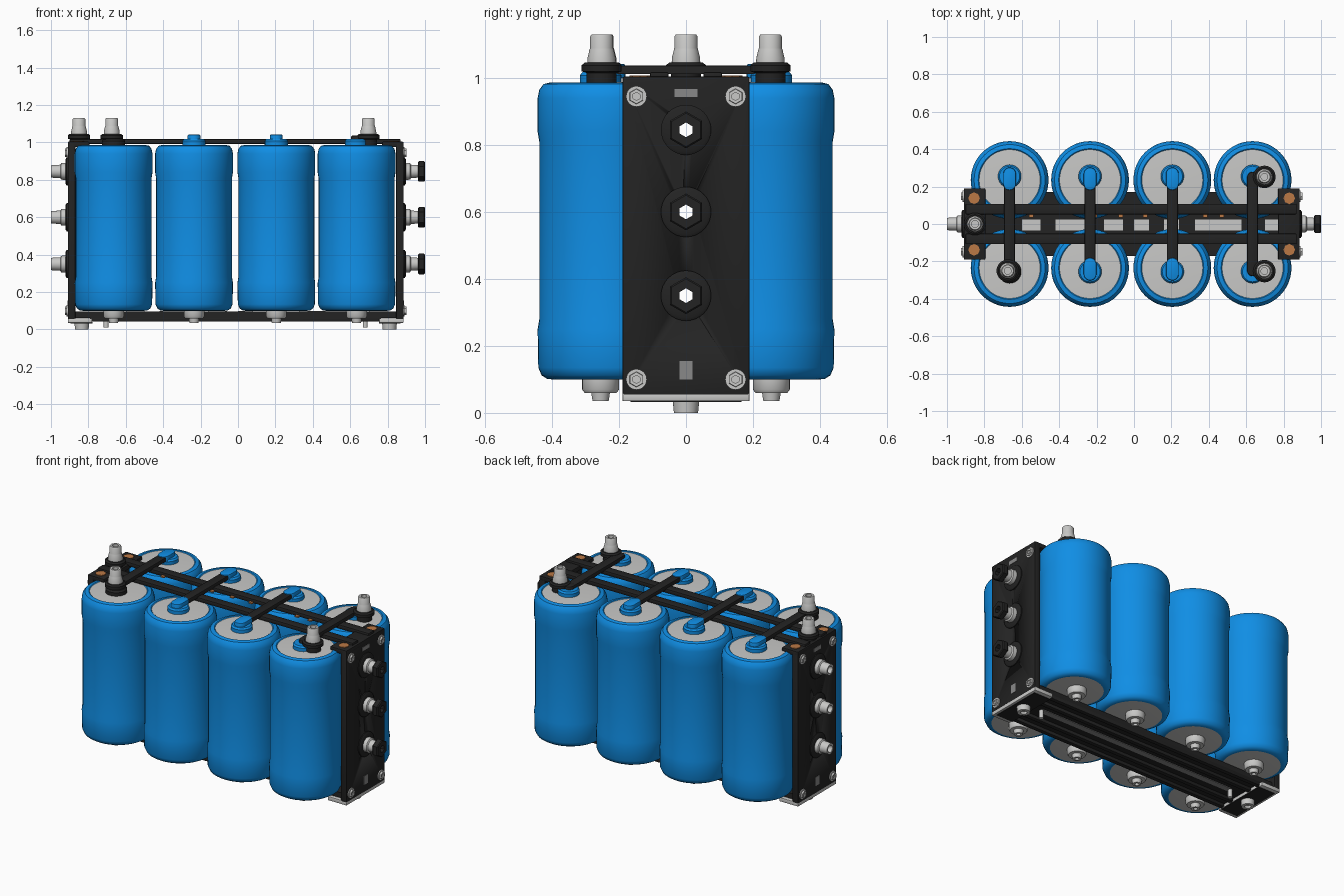
import bpy, bmesh, math
from mathutils import Matrix, Vector

if "Cube" in bpy.data.objects:
    bpy.data.objects.remove(bpy.data.objects["Cube"])


def mat(name, rgb):
    m = bpy.data.materials.new(name)
    m.diffuse_color = (*rgb, 1)
    m.use_nodes = True
    m.node_tree.nodes["Principled BSDF"].inputs["Base Color"].default_value = m.diffuse_color
    return m


BLUE = mat("blue_wrap", (0.005, 0.27, 0.78))
BLACK = mat("black_plastic", (0.017, 0.017, 0.017))
GREY = mat("light_grey_metal", (0.58, 0.58, 0.57))
DULL = mat("dull_grey", (0.25, 0.25, 0.25))
COPPER = mat("copper", (0.50, 0.19, 0.06))


def finish(name, bm, mats):
    bmesh.ops.recalc_face_normals(bm, faces=bm.faces)
    me = bpy.data.meshes.new(name)
    bm.to_mesh(me)
    bm.free()
    for m in mats:
        me.materials.append(m)
    me.shade_smooth()
    me.set_sharp_from_angle(angle=math.radians(35))
    ob = bpy.data.objects.new(name, me)
    bpy.context.collection.objects.link(ob)
    return ob


def lathe(name, prof, loc, mats, axis=(0, 0, 1), n=32, seg_mats=None, closed=False):
    """Spin (radius, height) points round an axis."""
    bm = bmesh.new()
    rot = Vector((0, 0, 1)).rotation_difference(Vector(axis)).to_matrix()
    rings = []
    for r, h in prof:
        k = 1 if r == 0 else n
        rings.append([bm.verts.new(rot @ Vector((r * math.cos(2 * math.pi * i / n),
                      r * math.sin(2 * math.pi * i / n), h)) + Vector(loc)) for i in range(k)])
    pairs = list(zip(rings, rings[1:])) + ([(rings[-1], rings[0])] if closed else [])
    for s, (a, b) in enumerate(pairs):
        for i in range(n):
            j = (i + 1) % n
            quad = [a[i % len(a)], a[j % len(a)], b[j % len(b)], b[i % len(b)]]
            f = bm.faces.new(list(dict.fromkeys(quad)))
            if seg_mats:
                f.material_index = seg_mats[s]
    return finish(name, bm, mats)


def box(name, x, y, z, m, bevel=0.0):
    bm = bmesh.new()
    size = Vector((x[1] - x[0], y[1] - y[0], z[1] - z[0]))
    mid = Vector((x[0] + x[1], y[0] + y[1], z[0] + z[1])) / 2
    bmesh.ops.create_cube(bm, size=1, matrix=Matrix.Translation(mid) @ Matrix.Diagonal((*size, 1)))
    if bevel:
        bmesh.ops.bevel(bm, geom=bm.edges[:], offset=bevel, segments=2, affect='EDGES', profile=0.5)
    return finish(name, bm, [m])


def capsule(name, p, q, r, z, m):
    """Round-ended flat bar between two plan points."""
    bm = bmesh.new()
    p, q = Vector(p), Vector(q)
    a0 = math.atan2(q.y - p.y, q.x - p.x)
    pts = []
    for c, start in ((q, a0 - math.pi / 2), (p, a0 + math.pi / 2)):
        pts += [(c.x + r * math.cos(start + math.pi * i / 10),
                 c.y + r * math.sin(start + math.pi * i / 10), z[0]) for i in range(11)]
    f = bm.faces.new([bm.verts.new(v) for v in pts])
    ext = bmesh.ops.extrude_face_region(bm, geom=[f])
    top = [v for v in ext['geom'] if isinstance(v, bmesh.types.BMVert)]
    bmesh.ops.translate(bm, vec=(0, 0, z[1] - z[0]), verts=top)
    edges = [e for e in bm.edges if all(v.co.z > z[1] - 1e-4 for v in e.verts)]
    bmesh.ops.bevel(bm, geom=edges, offset=0.006, segments=2, affect='EDGES', profile=0.5)
    return finish(name, bm, [m])


def disc(name, r, h0, h1, loc, m, axis=(0, 0, 1), n=24):
    return lathe(name, [(0, h0), (r, h0), (r, h1), (0, h1)], loc, [m], axis, n)


CELL_X = (-0.665, -0.235, 0.205, 0.634)
PORT_Z = (0.35, 0.60, 0.845)
TY = 0.255

# cells: wrapped cans with exposed metal ends
can = [(0, 0.10), (0.165, 0.10), (0.18, 0.102), (0.196, 0.112), (0.206, 0.135), (0.208, 0.25),
       (0.203, 0.28), (0.203, 0.81), (0.208, 0.84), (0.208, 0.94), (0.203, 0.965),
       (0.19, 0.982), (0.168, 0.987), (0.163, 0.983), (0, 0.99)]
for i, x in enumerate(CELL_X):
    for s in (-1, 1):
        lathe("cell", can, (x, s * 0.235, 0), [BLUE, GREY], n=48,
              seg_mats=[1] + [0] * 12 + [1])
        # lower terminal
        lathe("lower_terminal", [(0, 0.105), (0.055, 0.105), (0.055, 0.07), (0.048, 0.06), (0.028, 0.06),
              (0.024, 0.035), (0.012, 0.035), (0.012, 0.05), (0, 0.05)], (x, s * TY, 0), [GREY])
        # upper terminal collar, with blue sleeve where no post stands
        post = i == 3 or (i == 0 and s < 0)
        base = BLACK if (i == 0 and post) else BLUE
        lathe("upper_collar", [(0, 0.98), (0.062, 0.98), (0.062, 1.008), (0.054, 1.018), (0, 1.018)],
              (x, s * TY, 0), [base])
        if not post:
            capsule("bar_sleeve", (x, s * 0.215), (x, s * 0.268), 0.034, (1.0, 1.042), BLUE)
    # bar joining the two cells of a row
    capsule("cross_bar", (x, -0.25), (x, 0.25), 0.029, (1.012, 1.037), BLACK)


# upright connection posts
def post(x, y):
    lathe("post_base", [(0, 0.985), (0.045, 0.985), (0.045, 1.015), (0.06, 1.02), (0.06, 1.038),
          (0.05, 1.046), (0, 1.046)], (x, y, 0), [BLACK])
    lathe("post", [(0, 1.04), (0.043, 1.04), (0.042, 1.06), (0.036, 1.085), (0.034, 1.09), (0.034, 1.124),
          (0.03, 1.13), (0.018, 1.13), (0.018, 1.08), (0, 1.08)], (x, y, 0), [GREY])


post(-0.675, -0.25)
post(-0.85, 0)
for s in (-1, 1):
    post(0.697, s * 0.252)
    capsule("bar_elbow", (0.634, s * 0.24), (0.697, s * 0.252), 0.029, (1.012, 1.037), BLACK)

# end plates, flanges, brackets, bolts and ports
for sx, inner, outer in ((-1, -0.87, -0.91), (1, 0.845, 0.885)):
    ax = (sx, 0, 0)
    plate = box("end_plate", sorted((inner, outer)), (-0.19, 0.19), (0.05, 1.0), BLACK, 0.005)
    for z in PORT_Z:
        cutter = disc("port_cutter", 0.022, -0.2, 0.2, (outer, 0, z), BLACK, ax)
        cutter.hide_render = True
        mod = plate.modifiers.new("port_hole", 'BOOLEAN')
        mod.operation, mod.object, mod.solver = 'DIFFERENCE', cutter, 'EXACT'
        bpy.context.view_layer.objects.active = plate
        bpy.ops.object.modifier_apply(modifier=mod.name)
        bpy.data.objects.remove(cutter)
        # hollow port: washer, stem, and on one side a cap nut
        lathe("port_washer", [(0.022, 0), (0.075, 0), (0.075, 0.006), (0.066, 0.012), (0.022, 0.012)],
              (outer, 0, z), [BLACK], ax, closed=True)
        end = 0.08 if sx > 0 else 0.09
        lathe("port_stem", [(0.022, 0), (0.046, 0), (0.044, 0.035), (0.036, 0.04), (0.033, end),
              (0.022, end)], (outer, 0, z), [GREY], ax, closed=True)
        if sx > 0:
            lathe("port_cap", [(0.022, 0.078), (0.05, 0.078), (0.055, 0.083), (0.055, 0.11), (0.05, 0.115),
                  (0.022, 0.115)], (outer, 0, z), [BLACK], ax, n=6, closed=True)
    for y in (-0.148, 0.148):
        for z in (0.10, 0.945):
            disc("bolt_washer", 0.031, 0, 0.006, (outer, y, z), GREY, ax)
            lathe("bolt_head", [(0, 0), (0.024, 0), (0.022, 0.016), (0.012, 0.016), (0.012, 0.01), (0, 0.01)],
                  (outer, y, z), [GREY], ax, n=6)
    # worn pale patches
    px = sorted((outer, outer + sx * 0.002))
    box("upper_patch", px, (-0.035, 0.035), (0.943, 0.967), DULL)
    box("lower_patch", px, (-0.02, 0.02), (0.10, 0.155), DULL)
    # top flange with copper corners
    box("top_flange", sorted((outer, outer - sx * 0.115)), (-0.19, 0.19), (0.975, 1.004), BLACK, 0.005)
    for y in (-0.138, 0.138):
        disc("copper_corner", 0.031, 1.0, 1.008, (outer - sx * 0.055, y, 0), COPPER, n=8)
    # bottom bracket and foot
    box("bottom_bracket", sorted((outer, outer - sx * 0.13)), (-0.19, 0.19), (0.035, 0.06), GREY, 0.004)
    box("bracket_inlay", sorted((outer - sx * 0.015, outer - sx * 0.131)), (-0.165, 0.165),
        (0.033, 0.04), BLACK)
    fx = outer - sx * 0.075
    lathe("foot", [(0, 0.04), (0.04, 0.04), (0.036, 0), (0.018, 0), (0.018, 0.015), (0, 0.015)],
          (fx, 0, 0), [GREY])
    disc("locating_pin", 0.013, 0.01, 0.06, (outer - sx * 0.205, 0, 0), GREY)

# base tray with side ribs and pale worn centre
box("base_tray", (-0.90, 0.875), (-0.17, 0.17), (0.062, 0.095), BLACK)
for s in (-1, 1):
    for y in (0.08, 0.158):
        box("base_rib", (-0.79, 0.765), sorted((s * (y - 0.015), s * (y + 0.012))), (0.042, 0.07), BLACK, 0.004)
    # top rails, tied to the end flanges
    box("top_rail", (-0.90, 0.87), sorted((s * 0.052, s * 0.108)), (0.992, 1.018), BLACK, 0.006)
box("base_centre_strip", (-0.70, 0.68), (-0.018, 0.018), (0.058, 0.064), DULL)
for x, w in ((-0.33, 0.18), (-0.11, 0.1), (0.04, 0.08), (0.2, 0.08), (0.45, 0.25), (0.75, 0.1), (-0.55, 0.1)):
    box("tray_patch", (x - w / 2, x + w / 2), (-0.035, 0.025), (0.094, 0.098), GREY)
for x in (-0.55, -0.21, -0.07, 0.06, 0.38, 0.47):
    box("copper_tab", (x - 0.012, x + 0.012), (0.035, 0.056), (0.994, 1.002), COPPER)
